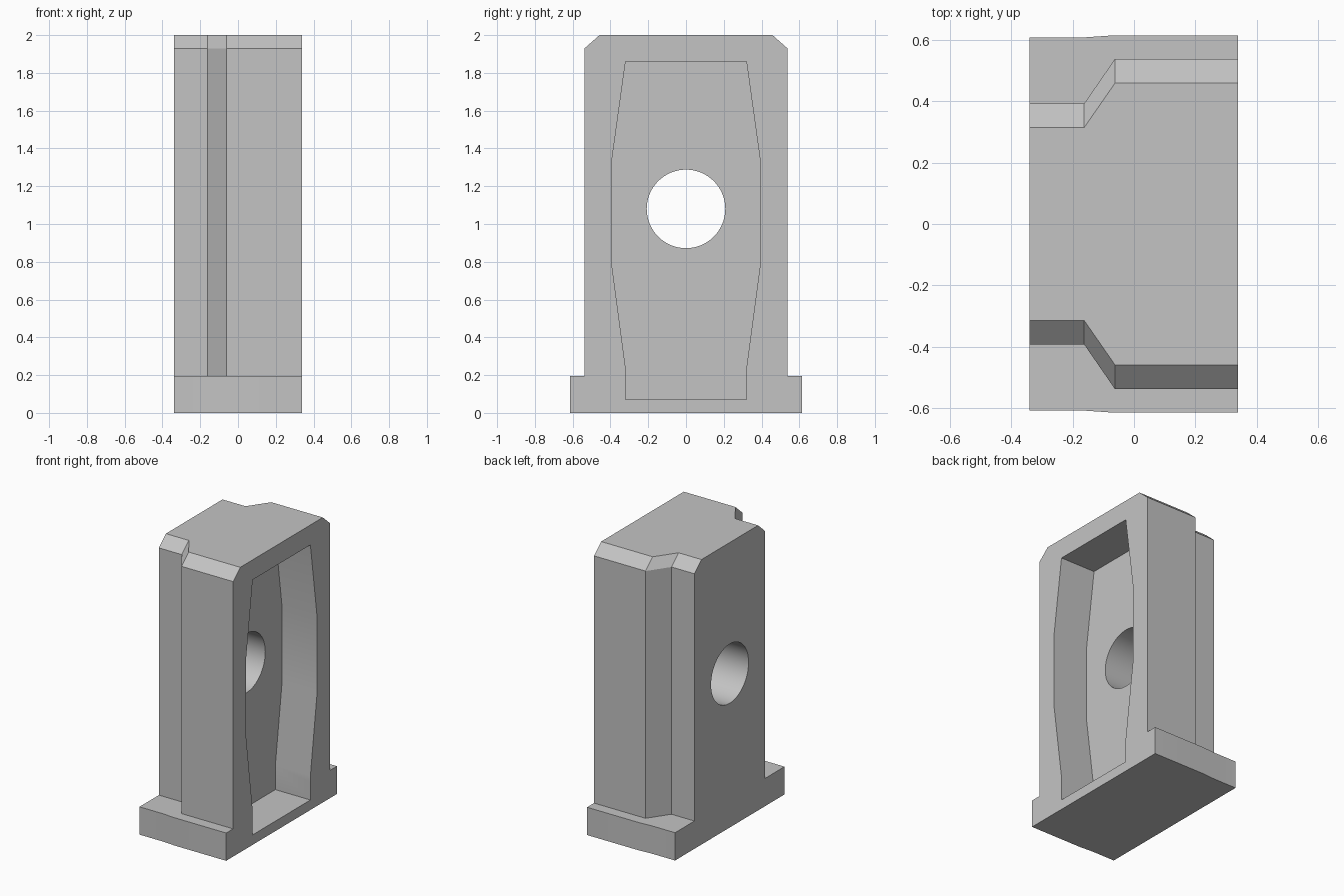
import bpy
import bmesh
import math
from mathutils import Matrix

default = bpy.data.objects.get("Cube")
if default:
    bpy.data.objects.remove(default, do_unlink=True)

grey = bpy.data.materials.new("light_grey")
grey.use_nodes = True
colour = (0.55, 0.55, 0.55, 1)
grey.diffuse_color = colour
grey.node_tree.nodes["Principled BSDF"].inputs["Base Color"].default_value = colour


def make_object(name, bm):
    bmesh.ops.recalc_face_normals(bm, faces=bm.faces)
    mesh = bpy.data.meshes.new(name)
    bm.to_mesh(mesh)
    bm.free()
    mesh.materials.append(grey)
    obj = bpy.data.objects.new(name, mesh)
    bpy.context.collection.objects.link(obj)
    return obj


def loft(bm, rings):
    """Skin a stack of equal-sized point rings and cap both ends."""
    loops = [[bm.verts.new(p) for p in ring] for ring in rings]
    for low, high in zip(loops, loops[1:]):
        for i in range(len(low)):
            j = (i + 1) % len(low)
            bm.faces.new((low[i], low[j], high[j], high[i]))
    bm.faces.new(loops[0])
    bm.faces.new(loops[-1])


# Stepped plan: narrow on the -x side, wide on the +x side
STATIONS = (-0.34, -0.162, -0.062, 0.338)


def plan(narrow, wide, z):
    half = list(zip(STATIONS, (narrow, narrow, wide, wide)))
    return [(x, -y, z) for x, y in half] + [(x, y, z) for x, y in reversed(half)]


# Housing block: foot flange, body and chamfered top
bm = bmesh.new()
loft(bm, [
    plan(0.607, 0.614, 0), plan(0.607, 0.614, 0.195),
    plan(0.392, 0.537, 0.195), plan(0.392, 0.537, 1.93),
    plan(0.314, 0.458, 2),
])
housing = make_object("housing_block", bm)

# Recess cutter: barrel-shaped outline sunk into the +x face
right = [(0.32, 0.07), (0.32, 0.24), (0.395, 0.80), (0.395, 1.32), (0.32, 1.86)]
outline = right + [(-y, z) for y, z in reversed(right)]
bm = bmesh.new()
loft(bm, [[(x, y, z) for y, z in outline] for x in (0.066, 0.5)])
recess = make_object("recess_cutter", bm)

# Bore cutter: round hole through the web
bm = bmesh.new()
bmesh.ops.create_cone(
    bm, cap_ends=True, segments=64, radius1=0.208, radius2=0.208, depth=2,
    matrix=Matrix.Translation((0, 0, 1.08)) @ Matrix.Rotation(math.pi / 2, 4, "Y"))
bore = make_object("bore_cutter", bm)

# Cut the recess and bore, then remove the cutters
bpy.ops.object.select_all(action="DESELECT")
bpy.context.view_layer.objects.active = housing
housing.select_set(True)
for cutter in (recess, bore):
    cutter.hide_render = True
    mod = housing.modifiers.new(cutter.name, "BOOLEAN")
    mod.operation = "DIFFERENCE"
    mod.solver = "EXACT"
    mod.object = cutter
    bpy.ops.object.modifier_apply(modifier=mod.name)
    bpy.data.objects.remove(cutter, do_unlink=True)

bpy.ops.object.shade_smooth_by_angle(angle=math.radians(30))
